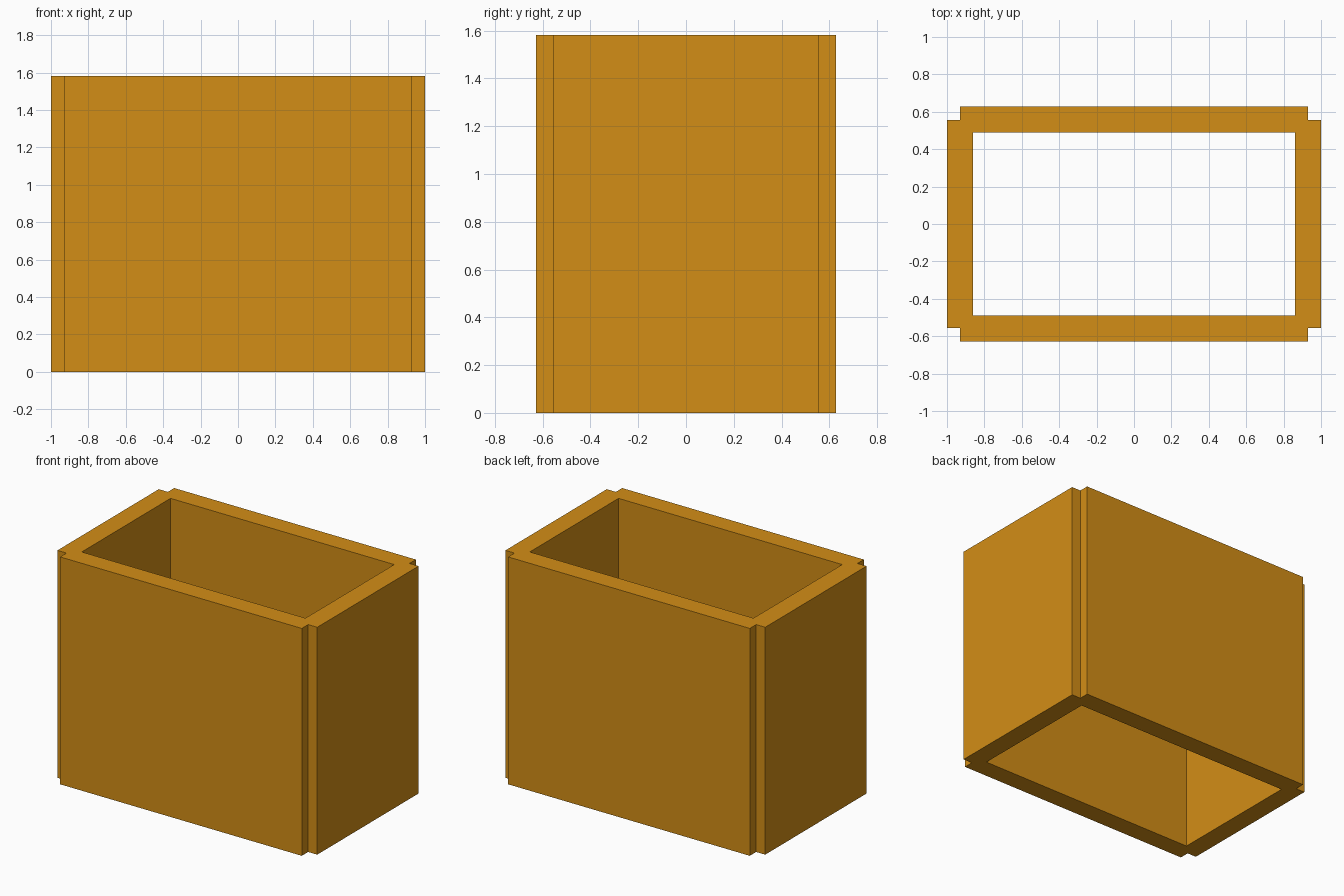
import bpy, bmesh

if "Cube" in bpy.data.objects:
    bpy.data.objects.remove(bpy.data.objects["Cube"])

HX, HY, HEIGHT = 1.0, 0.627, 1.582   # outer half sizes and height
NOTCH, WALL = 0.07, 0.139            # corner notch and wall thickness

bm = bmesh.new()


def wall_section(points):
    """One mitred wall seen from above."""
    bm.faces.new([bm.verts.new((x, y, 0)) for x, y in points])


# Four walls: inner edge, mitre to the notch corner, outer face
nx, ny = HX - NOTCH, HY - NOTCH
ix, iy = HX - WALL, HY - WALL
for s in (1, -1):
    wall_section([(s * ix, -s * iy), (s * nx, -s * ny), (s * HX, -s * ny),
                  (s * HX, s * ny), (s * nx, s * ny), (s * ix, s * iy)])
    wall_section([(s * ix, s * iy), (s * nx, s * ny), (s * nx, s * HY),
                  (-s * nx, s * HY), (-s * nx, s * ny), (-s * ix, s * iy)])
bmesh.ops.remove_doubles(bm, verts=bm.verts[:], dist=1e-4)

# Raise the ring into an open tube with notched corners
raised = bmesh.ops.extrude_face_region(bm, geom=bm.faces[:])["geom"]
top = [v for v in raised if isinstance(v, bmesh.types.BMVert)]
bmesh.ops.translate(bm, verts=top, vec=(0, 0, HEIGHT))
bmesh.ops.recalc_face_normals(bm, faces=bm.faces[:])

mesh = bpy.data.meshes.new("box_walls")
bm.to_mesh(mesh)
bm.free()

# Orange finish
mat = bpy.data.materials.new("orange")
mat.diffuse_color = (0.65, 0.27, 0.008, 1)
mat.use_nodes = True
mat.node_tree.nodes["Principled BSDF"].inputs["Base Color"].default_value = mat.diffuse_color
mesh.materials.append(mat)
bpy.context.collection.objects.link(bpy.data.objects.new("box_walls", mesh))
